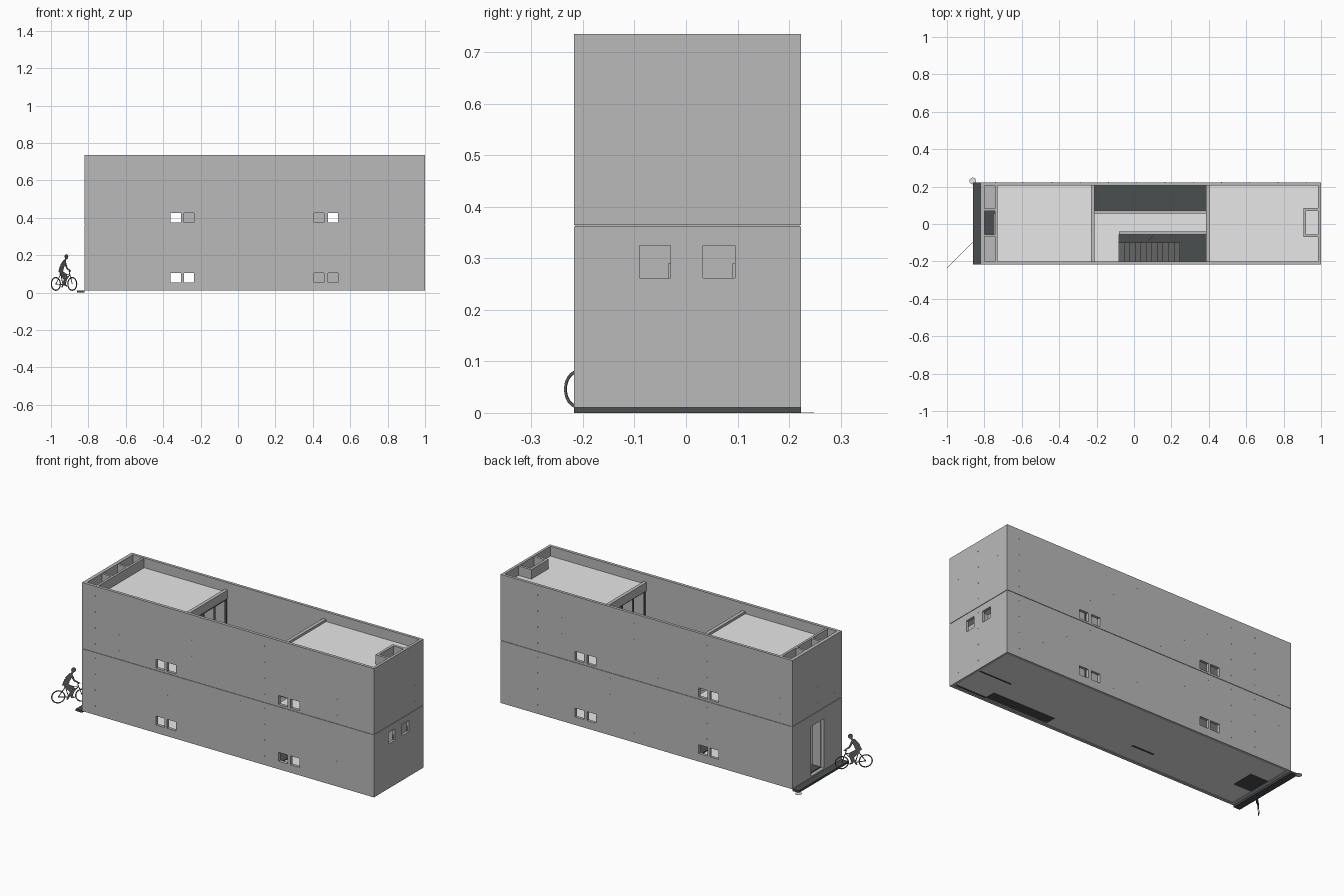
import bpy, math
from mathutils import Matrix, Vector

if "Cube" in bpy.data.objects:
    bpy.data.objects.remove(bpy.data.objects["Cube"], do_unlink=True)


def material(name, r, g, b):
    m = bpy.data.materials.new(name)
    m.diffuse_color = (r, g, b, 1)
    m.use_nodes = True
    m.node_tree.nodes["Principled BSDF"].inputs["Base Color"].default_value = (r, g, b, 1)
    return m


CONCRETE = material("concrete grey", .49, .49, .49)
LIGHT = material("pale grey", .8, .8, .8)
SLATE = material("dark slate", .07, .077, .079)
STEEL = material("dark steel", .13, .13, .13)


def mesh_object(name, verts, faces, mat):
    me = bpy.data.meshes.new(name)
    me.from_pydata(verts, [], faces)
    me.materials.append(mat)
    ob = bpy.data.objects.new(name, me)
    bpy.context.scene.collection.objects.link(ob)
    return ob


def boxes(name, mat, *spans):
    """One object from boxes given as (x0, x1, y0, y1, z0, z1)."""
    verts, faces = [], []
    for x0, x1, y0, y1, z0, z1 in spans:
        n = len(verts)
        verts += [(x, y, z) for z in (z0, z1) for y in (y0, y1) for x in (x0, x1)]
        quads = ["0231", "4576", "0154", "2673", "0462", "1375"]
        faces += [[n + int(c) for c in q] for q in quads]
    return mesh_object(name, verts, faces, mat)


def cut(target, span):
    cutter = boxes("cutter", CONCRETE, span)
    cutter.hide_render = True
    mod = target.modifiers.new("cut", "BOOLEAN")
    mod.operation, mod.solver, mod.object = "DIFFERENCE", "EXACT", cutter
    bpy.context.view_layer.update()
    dg = bpy.context.evaluated_depsgraph_get()
    old = target.data
    new = bpy.data.meshes.new_from_object(target.evaluated_get(dg))
    target.modifiers.clear()
    target.data = new
    bpy.data.meshes.remove(old)
    bpy.data.objects.remove(cutter, do_unlink=True)


# Outer and inner faces of the concrete shell
X0, X1, Y0, Y1, Z0, Z1 = -.82, 1, -.217, .223, .01, .735
IX0, IX1, IY0, IY1 = -.8, .985, -.2, .207
FLOOR = .02
UPPER = .365
J0, J1 = .3615, .3645


def wall_ring(name, z0, z1, inset=0):
    ob = boxes(name, CONCRETE, (X0 + inset, X1 - inset, Y0 + inset, Y1 - inset, z0, z1))
    cut(ob, (IX0, IX1, IY0, IY1, -.1, .9))
    return ob


# Two storeys of wall with a recessed joint between them
lower = wall_ring("lower_walls", Z0, J0)
upper = wall_ring("upper_walls", J1, Z1)
wall_ring("wall_joint", J0, J1, .003)

windows_x = [(-.36, -.305), (-.29, -.235), (.405, .46), (.48, .535)]
windows_z = [(.055, .105), (.375, .425)]
for wx in windows_x:
    for ob, wz in zip((lower, upper), windows_z):
        cut(ob, (*wx, -.4, .4, *wz))
end_windows_y = [(-.09, -.03), (.033, .095)]
for wy in end_windows_y:
    cut(lower, (.95, 1.1, *wy, .262, .325))
cut(lower, (-.9, -.79, -.06, .058, FLOOR, .3))

# Slabs, roofs and inner walls
boxes("ground_slab", LIGHT, (IX0, IX1, IY0, IY1, Z0 + .003, FLOOR))
boxes("upper_floors", LIGHT, (-.73, -.21, IY0, IY1, .335, UPPER),
      (.385, IX1, IY0, IY1, .335, UPPER))
boxes("roof_slabs", LIGHT, (-.73, -.23, IY0, IY1, .65, .68),
      (.405, IX1, IY0, IY1, .65, .68))
boxes("roof_edge_beams", CONCRETE, (-.23, -.21, IY0, IY1, .645, .693),
      (.385, .405, IY0, IY1, .645, .693))
boxes("entrance_walls", CONCRETE, (-.743, -.73, IY0, IY1, FLOOR, .733),
      (IX0, -.743, -.068, -.055, FLOOR, .733), (IX0, -.743, .07, .083, FLOOR, .733))
boxes("entrance_cell_roofs", CONCRETE, (IX0, -.743, IY0, -.068, .65, .68),
      (IX0, -.743, .083, IY1, .65, .68))
boxes("entrance_floor", SLATE, (IX0, -.743, -.055, .07, FLOOR, .025))
boxes("entrance_door", LIGHT, (-.749, -.743, -.055, .055, .025, .29))
boxes("skylight_box", CONCRETE, (.905, .92, -.07, .085, .66, .733),
      (.92, IX1, -.07, -.055, .66, .733), (.92, IX1, .07, .085, .66, .733))
boxes("partitions", CONCRETE, (-.3, -.23, -.01, .01, UPPER, .65),
      (.405, .47, -.01, .01, UPPER, .65), (.405, IX1, -.01, .01, FLOOR, .335),
      (.93, .945, IY0, IY1, FLOOR, .335))
boxes("end_window_latches", CONCRETE, *[(.986, .99, b - .005, b, .262, .29)
                                        for a, b in end_windows_y])

# Courtyard glazing frames
frames = []
for x in (-.222, .393):
    for z0, z1 in ((FLOOR, .335), (UPPER, .645)):
        for i in range(5):
            y = IY0 + i * (IY1 - IY0 - .008) / 4
            frames.append((x, x + .008, y, y + .008, z0, z1))
        frames.append((x, x + .008, IY0, IY1, z1 - .008, z1))
boxes("courtyard_frames", STEEL, *frames)

# Courtyard floor, bridge and stairs
boxes("courtyard_floor", SLATE, (-.21, .385, IY0, IY1, FLOOR, .025))
boxes("bridge_deck", LIGHT, (-.21, .385, -.04, .055, .34, UPPER),
      (-.21, -.08, IY0, -.04, .34, UPPER))
boxes("bridge_parapets", CONCRETE, (-.21, .385, .055, .073, .33, .41),
      (-.08, .385, -.056, -.04, .33, .41))
STEPS = 11
run, rise = .325 / STEPS, (UPPER - .025) / (STEPS + 1)
boxes("stairs", STEEL, *[(-.08 + i * run, -.08 + (i + 1) * run, IY0, -.1,
                          UPPER - (i + 2) * rise, UPPER - (i + 1) * rise)
                         for i in range(STEPS)])

# Doorstep and the foundation plates on the underside
boxes("doorstep", SLATE, (-.86, X0, Y0, Y1, 0, .012))
boxes("foundation_plates", SLATE, *[(*span, .011, .014) for span in (
    (.4, .79, -.19, -.13), (-.8, -.69, -.06, .07), (.78, .985, -.015, -.007),
    (.79, .985, -.195, -.187), (-.2, -.065, -.095, -.085))])
bpy.ops.mesh.primitive_cylinder_add(vertices=16, radius=.018, depth=.001,
                                    location=(-.862, .23, .0005))
pad = bpy.context.object
pad.name = "ground_pad"
pad.data.materials.append(LIGHT)

# Formwork tie marks on every wall
marks = []
R, T = .002, .0006
rows = (.06, .15, .24, .33, .41, .5, .59, .68)
for z in rows:
    for i in range(12):
        x = X0 + .08 + i * .151
        if not any(a - .01 < x < b + .01 and c - .01 < z < d + .01
                   for a, b in windows_x for c, d in windows_z):
            marks += [(x - R, x + R, Y0 - T, Y0, z - R, z + R),
                      (x - R, x + R, Y1, Y1 + T, z - R, z + R)]
    for y in (-.15, 0, .15):
        marks.append((X1, X1 + T, y - R, y + R, z - R, z + R))
        if y or z > .3:
            marks.append((X0 - T, X0, y - R, y + R, z - R, z + R))
boxes("tie_marks", CONCRETE, *marks)


# Flat cut-out figures, drawn in a local (s, z) plane and turned to the diagonal
def limb(name, points, widths, place):
    verts, faces = [], []
    for (p, q), (w, v) in zip(zip(points, points[1:]), zip(widths, widths[1:])):
        p, q = Vector(p), Vector(q)
        d = (q - p).normalized()
        side = Vector((-d.y, d.x)) / 2
        n = len(verts)
        outline = [p - side * w, q - side * v, q + side * v, p + side * w]
        for y in (-.001, .001):
            verts += [(c.x, y, c.y) for c in outline]
        faces += [[n + i for i in (0, 1, 2, 3)], [n + i for i in (7, 6, 5, 4)]]
        faces += [[n + i, n + 4 + i, n + 4 + (i + 1) % 4, n + (i + 1) % 4] for i in range(4)]
    mesh_object(name, verts, faces, STEEL).matrix_world = place


def disc(name, s, z, radius, place):
    angles = [math.tau * i / 16 for i in range(16)]
    verts = [(s + radius * math.cos(a), y, z + radius * math.sin(a))
             for y in (-.001, .001) for a in angles]
    sides = [(i, (i + 1) % 16, 16 + (i + 1) % 16, 16 + i) for i in range(16)]
    faces = [list(range(16)), list(range(31, 15, -1))] + sides
    mesh_object(name, verts, faces, STEEL).matrix_world = place


def wheel(name, s, z, radius, place):
    pts = [(s + radius * math.cos(math.tau * i / 24), z + radius * math.sin(math.tau * i / 24))
           for i in range(25)]
    limb(name, pts, [.006] * 25, place)


bike = Matrix.Translation((-.93, -.166, 0)) @ Matrix.Rotation(math.pi / 4, 4, "Z")
for name, s in (("rear_wheel", -.062), ("front_wheel", .062)):
    wheel(name, s, .046, .034, bike)
hub, crank, seat, head = (-.062, .046), (-.008, .042), (-.025, .098), (.042, .095)
limb("bike_frame", [hub, crank, head, seat, hub], [.004] * 5, bike)
limb("seat_post", [crank, seat], [.004] * 2, bike)
limb("front_fork", [(.062, .046), (.038, .112), (.052, .115)], [.004] * 3, bike)
limb("rider_torso", [(-.028, .105), (-.015, .14), (.006, .168)], [.03, .03, .022], bike)
limb("rider_arm", [(.006, .164), (.022, .13), (.046, .116)], [.012, .009, .006], bike)
limb("rider_front_leg", [(-.026, .108), (.02, .09), (.006, .04), (.022, .036)],
     [.022, .016, .009, .007], bike)
limb("rider_back_leg", [(-.026, .106), (.008, .07), (-.016, .028)], [.02, .014, .008], bike)
limb("rider_neck", [(.004, .165), (.016, .185)], [.012, .01], bike)
disc("rider_head", .018, .192, .013, bike)

# Standing visitor in the courtyard
visitor = Matrix.Translation((.09, -.075, .025)) @ Matrix.Rotation(math.pi / 4, 4, "Z")
limb("visitor_body", [(0, 0), (0, .08), (0, .14)], [.02, .03, .034], visitor)
disc("visitor_head", 0, .155, .012, visitor)
